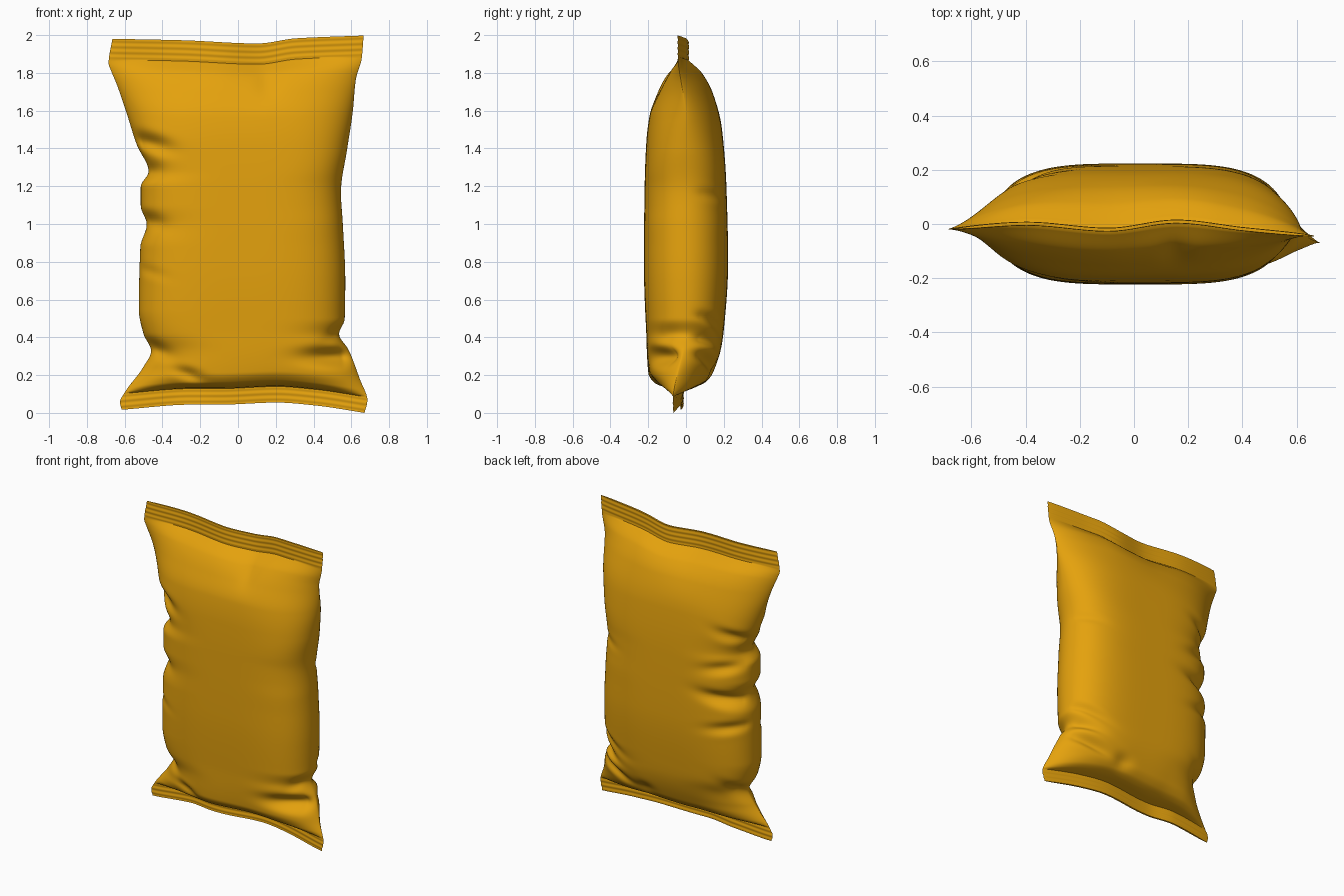
import bpy, bmesh, math

if "Cube" in bpy.data.objects:
    bpy.data.objects.remove(bpy.data.objects["Cube"])

LOW, HIGH = 0.115, 1.87           # where the pouch meets the crimped seals
BOTTOM, TOP = 0.03, 1.98
COLS = 84


def curve(points):
    """Smooth function through (position, value) pairs, without overshoot."""
    n = len(points)
    d = [(points[i + 1][1] - points[i][1]) / (points[i + 1][0] - points[i][0]) for i in range(n - 1)]
    m = [d[0]] + [0 if d[i - 1] * d[i] <= 0 else 2 * d[i - 1] * d[i] / (d[i - 1] + d[i])
                  for i in range(1, n - 1)] + [d[-1]]

    def f(t):
        t = min(max(t, points[0][0]), points[-1][0])
        i = next(k for k in range(n - 1) if t <= points[k + 1][0])
        h = points[i + 1][0] - points[i][0]
        s = (t - points[i][0]) / h
        return ((2*s**3 - 3*s*s + 1) * points[i][1] + (s**3 - 2*s*s + s) * h * m[i]
                + (3*s*s - 2*s**3) * points[i + 1][1] + (s**3 - s*s) * h * m[i + 1])
    return f


# silhouette seen from the front
left = curve([(.03, -.62), (.07, -.63), (.12, -.605), (.24, -.51), (.33, -.465), (.42, -.505),
              (.55, -.53), (.88, -.522), (1.0, -.488), (1.1, -.52), (1.2, -.52), (1.28, -.478),
              (1.42, -.54), (1.6, -.598), (1.73, -.643), (1.81, -.676), (1.85, -.69), (1.98, -.67)])
right = curve([(.03, .665), (.10, .68), (.2, .64), (.34, .58), (.42, .53), (.5, .56), (.7, .563),
               (1.0, .55), (1.17, .54), (1.4, .573), (1.6, .603), (1.75, .618), (1.86, .65), (1.98, .66)])
# puffiness of the front and back sheets by height
front = curve([(LOW, .008), (.122, .08), (.15, .155), (.2, .19), (.4, .21), (.8, .224), (1.2, .22),
               (1.42, .212), (1.57, .195), (1.7, .148), (1.8, .09), (HIGH, .012)])
back = curve([(LOW, .008), (.122, .07), (.15, .125), (.2, .155), (.4, .195), (.8, .222), (1.2, .213),
              (1.5, .19), (1.7, .142), (1.8, .09), (HIGH, .012)])
# waviness of the two seals
top_y = curve([(-.69, -.02), (-.4, .0), (-.1, -.022), (.15, .008), (.4, -.02), (.66, -.045)])
bottom_y = curve([(-.63, -.03), (-.35, -.02), (-.15, -.045), (.2, -.025), (.68, -.07)])
top_z = curve([(-.69, .003), (-.3, -.005), (.1, -.022), (.3, .005), (.66, .02)])
bottom_z = curve([(-.63, -.012), (-.25, .016), (-.1, .016), (.2, .027), (.4, .012), (.68, -.03)])

# creases: x, z, half length, half height, depth, slope
front_creases = [(-.47, 1.43, .11, .045, .045, -.25), (-.48, 1.28, .06, .035, .02, .1),
                 (-.48, 1.02, .08, .04, .025, -.2), (-.5, .76, .10, .03, .010, -.3),
                 (-.47, .35, .10, .04, .03, -.4), (-.26, .19, .07, .035, .03, -.3),
                 (.5, .30, .15, .05, .07, .05), (.55, .44, .08, .035, .02, .5),
                 (.15, 1.77, .05, .09, .012, 0)]
back_creases = [(-.46, 1.4, .10, .04, .03, .25), (-.42, 1.2, .13, .04, .03, -.2),
                (-.42, .98, .14, .04, .04, .15), (-.45, .8, .13, .035, .025, -.15),
                (-.5, .33, .10, .05, .04, .5), (.5, 1.16, .10, .03, .012, .2),
                (.5, .5, .12, .03, .025, .4), (.52, .4, .12, .03, .03, .3),
                (.46, .28, .14, .035, .03, .4), (.2, .2, .06, .05, .02, 0)]


def dent(creases, x, z):
    total = 0
    for cx, cz, rx, rz, depth, slope in creases:
        a = (x - cx) / rx
        b = (z - cz - slope * (x - cx)) / rz
        # groove with soft raised lips
        total += depth * math.exp(-a * a) * (1 - .4 * b * b) * math.exp(-b * b * .7)
    return total


def smooth(a, b, t):
    t = min(max((t - a) / (b - a), 0), 1)
    return t * t * (3 - 2 * t)


def point(n, v, side):
    """Point on one sheet: n = height, v = -1..1 across, side = -1 front, 1 back."""
    l, r = left(n), right(n)
    u = math.sin(v * math.pi / 2)
    x = (l + r) / 2 + (r - l) / 2 * u
    low_fade, high_fade = 1 - smooth(.1, .45, n), smooth(1.55, 1.87, n)
    z = n + bottom_z(x) * low_fade + top_z(x) * high_fade
    y = bottom_y(x) * low_fade + top_y(x) * high_fade
    edge = max(0.0, 1 - abs(u) ** 12)
    if LOW < n < HIGH:
        # rounded sides mid-height, pinched lens shape towards the seals
        k = smooth(LOW, .5, n) * (1 - smooth(1.3, HIGH, n))
        p, q = 2.9 + 1.1 * k, 1.12 + .88 * k
        t = (front if side < 0 else back)(n)
        h = t * max(0.0, 1 - abs(u) ** p) ** (1 / q)
        h -= dent(front_creases if side < 0 else back_creases, x, n) * min(1, h / .09)
        # keep the sheet on its own side and undo the seal shift at full puff
        y = y * (1 - .7 * min(1, h / .2)) + side * max(h, .006 * edge)
    else:
        # faint crimped ridges running along the seal
        ends = min(abs(n - LOW), abs(n - BOTTOM)) if n <= LOW else min(abs(n - HIGH), abs(n - TOP))
        y += .0016 * math.sin(n * 2 * math.pi / .03) * min(1, ends / .01) + side * .006 * edge
    return x, y, z


# rows: bottom seal, pouch (denser near the ends), top seal
rows = [BOTTOM + (LOW - BOTTOM) * i / 18 for i in range(19)]
for i in range(1, 170):
    t = i / 170
    t = .4 * t + .6 * (1 - math.cos(math.pi * t)) / 2
    rows.append(LOW + (HIGH - LOW) * t)
rows += [HIGH + (TOP - HIGH) * i / 22 for i in range(23)]

loop = [(-1 + 2 * j / COLS, -1) for j in range(COLS + 1)]
loop += [(1 - 2 * j / COLS, 1) for j in range(1, COLS)]

bm = bmesh.new()
grid = [[bm.verts.new(point(n, v, s)) for v, s in loop] for n in rows]
m = len(loop)
for a, b in zip(grid, grid[1:]):
    for j in range(m):
        k = (j + 1) % m
        bm.faces.new((a[j], a[k], b[k], b[j]))
# close the thin open ends of both seals
for ring in (grid[0], grid[-1]):
    for j in range(COLS):
        quad = [ring[j], ring[j + 1], ring[(m - j - 1) % m], ring[(m - j) % m]]
        bm.faces.new(list(dict.fromkeys(quad)))
bmesh.ops.recalc_face_normals(bm, faces=bm.faces)

# rest on the ground, centred
xs, ys, zs = zip(*(v.co for v in bm.verts))
shift = (-(min(xs) + max(xs)) / 2, -(min(ys) + max(ys)) / 2, -min(zs))
bmesh.ops.translate(bm, verts=bm.verts, vec=shift)

mesh = bpy.data.meshes.new("snack_bag")
bm.to_mesh(mesh)
bm.free()
bag = bpy.data.objects.new("snack_bag", mesh)
bpy.context.collection.objects.link(bag)

foil = bpy.data.materials.new("golden yellow foil")
foil.diffuse_color = (0.78, 0.36, 0.004, 1)
foil.use_nodes = True
foil.node_tree.nodes["Principled BSDF"].inputs["Base Color"].default_value = foil.diffuse_color
mesh.materials.append(foil)

bpy.context.view_layer.objects.active = bag
bag.select_set(True)
bpy.ops.object.shade_smooth_by_angle(angle=math.radians(50))
